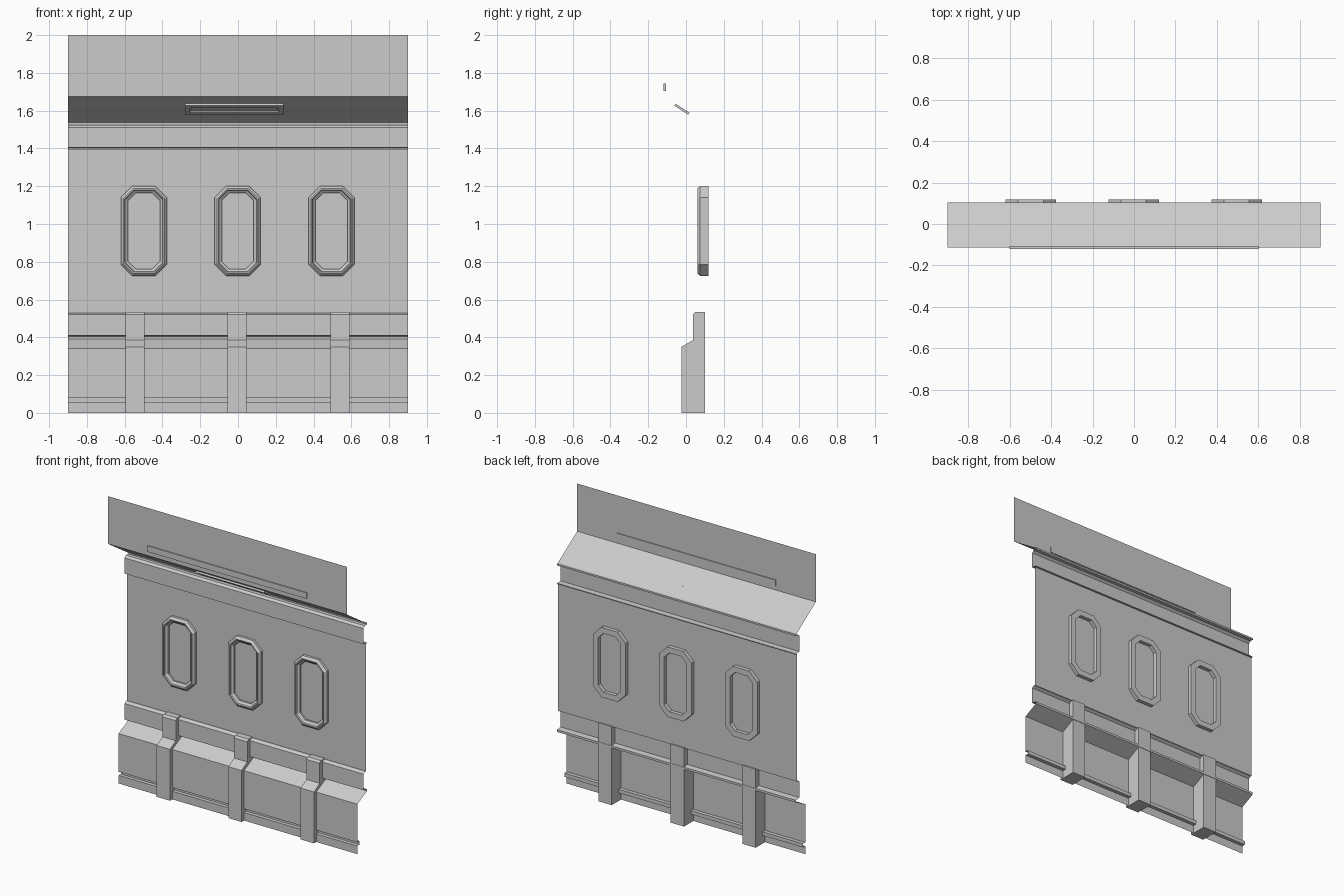
import bpy, bmesh, math
from mathutils import Matrix

if "Cube" in bpy.data.objects:
    bpy.data.objects.remove(bpy.data.objects["Cube"])


def finish(name, bm, closed=True):
    if closed:
        bmesh.ops.recalc_face_normals(bm, faces=bm.faces)
    me = bpy.data.meshes.new(name)
    bm.to_mesh(me)
    bm.free()
    ob = bpy.data.objects.new(name, me)
    bpy.context.collection.objects.link(ob)
    return ob


def sweep_x(name, profile, x0, x1, solid):
    """Stretch a (y, z) profile along x, as an open sheet or a capped solid."""
    bm = bmesh.new()
    a = [bm.verts.new((x0, y, z)) for y, z in profile]
    b = [bm.verts.new((x1, y, z)) for y, z in profile]
    n = len(profile)
    for i in range(n if solid else n - 1):
        j = (i + 1) % n
        bm.faces.new((a[i], b[i], b[j], a[j]))
    if solid:
        bm.faces.new(a)
        bm.faces.new(b)
    return finish(name, bm, solid)


def ring_stack(name, rings, close_loop):
    """Join matching rings of points; either loop back or cap both ends."""
    bm = bmesh.new()
    vs = [[bm.verts.new(p) for p in r] for r in rings]
    n = len(vs[0])
    last = len(vs) if close_loop else len(vs) - 1
    for k in range(last):
        r, s = vs[k], vs[(k + 1) % len(vs)]
        for i in range(n):
            j = (i + 1) % n
            bm.faces.new((r[i], r[j], s[j], s[i]))
    if not close_loop:
        bm.faces.new(vs[0])
        bm.faces.new(vs[-1])
    return finish(name, bm)


# Wall sheet: skirting, lower panel, sill, two bands, main wall, slope, upper wall
wall = [(0.0, 0.0), (0.0, 0.055), (0.025, 0.055), (0.025, 0.08), (0.0, 0.08),
        (0.0, 0.34), (0.102, 0.39), (0.102, 0.405), (0.065, 0.41),
        (0.065, 0.52), (0.08, 0.53), (0.092, 0.53),
        (0.092, 1.397), (0.102, 1.397), (0.102, 1.403), (0.065, 1.405),
        (0.065, 1.512), (0.08, 1.525), (0.104, 1.525), (0.104, 1.537),
        (0.092, 1.54), (-0.113, 1.675), (-0.113, 2.0)]
sweep_x("wall_sheet", wall, -0.9, 0.9, False)

# Pillars over the lower panel
pillar = [(0.1, 0.0), (-0.025, 0.0), (-0.025, 0.35), (0.037, 0.385),
          (0.037, 0.522), (0.05, 0.535), (0.1, 0.535)]
for i, x in enumerate((-0.545, -0.005, 0.54)):
    sweep_x(f"pillar_{i}", pillar, x - 0.05, x + 0.05, True)


# Eight-sided window frames
def octagon(cx, cz, hw, hh, c, y):
    pts = [(hw - c, hh), (hw, hh - c), (hw, c - hh), (hw - c, -hh),
           (c - hw, -hh), (-hw, c - hh), (-hw, hh - c), (c - hw, hh)]
    return [(cx + u, y, cz + v) for u, v in pts]


frame = [(0, 0.118), (0, 0.075), (0.013, 0.06), (0.02, 0.06),
         (0.023, 0.069), (0.038, 0.08), (0.038, 0.118)]
for i, x in enumerate((-0.498, -0.002, 0.495)):
    rings = [octagon(x, 0.963, 0.122 - d, 0.238 - d,
                     0.061 - d * (2 - math.sqrt(2)), y) for d, y in frame]
    ring_stack(f"window_frame_{i}", rings, True)

# Thin strip on the upper wall
strip = [(-0.12, 1.705), (-0.107, 1.705), (-0.107, 1.745), (-0.12, 1.745)]
sweep_x("upper_strip", strip, -0.6, 0.6, True)


# Recessed light fitting under the slope
def rect(hx, hy, z):
    return [(-hx, -hy, z), (hx, -hy, z), (hx, hy, z), (-hx, hy, z)]


light = ring_stack("slope_light",
                   [rect(0.26, 0.044, 0.0), rect(0.26, 0.044, -0.012),
                    rect(0.236, 0.022, -0.012), rect(0.23, 0.018, -0.004)], False)
slope = math.atan2(-0.135, 0.205)
light.data.transform(Matrix.Translation((-0.02, -0.018, 1.6125))
                     @ Matrix.Rotation(slope, 4, 'X'))
